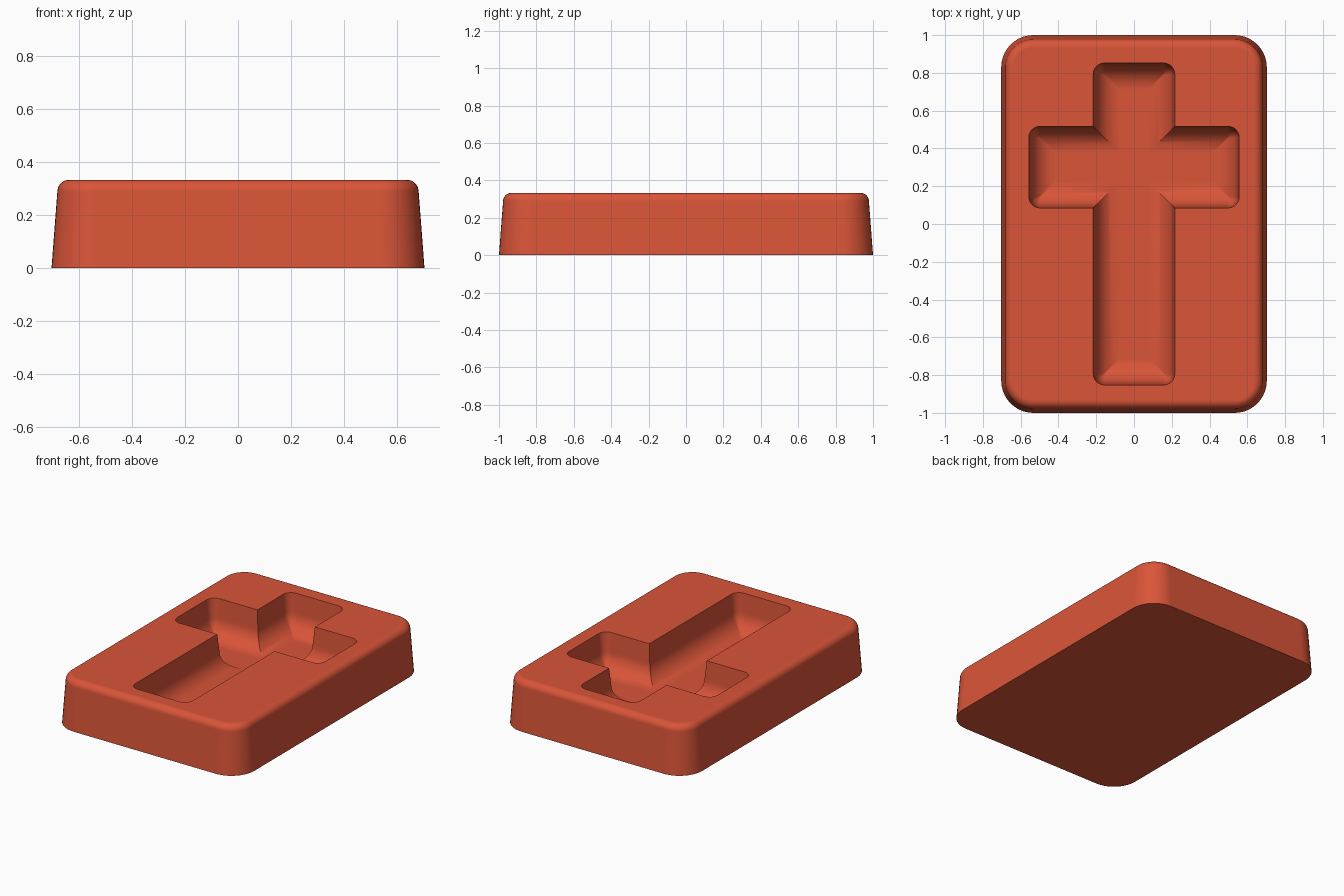
import bpy
import bmesh
import math
from mathutils import Vector

HEIGHT = 0.333
ARC_STEPS = 10

cube = bpy.data.objects.get("Cube")
if cube:
    bpy.data.objects.remove(cube, do_unlink=True)

red = bpy.data.materials.new("brick red")
red.use_nodes = True
red.diffuse_color = (0.70, 0.09, 0.04, 1)
red.node_tree.nodes["Principled BSDF"].inputs["Base Color"].default_value = red.diffuse_color


def outline(corners, radius, inset):
    """Inset a right-angled counter-clockwise outline; round its outer corners."""
    points = []
    for i, corner in enumerate(corners):
        p = Vector(corner)
        d1 = (p - Vector(corners[i - 1])).normalized()
        d2 = (Vector(corners[(i + 1) % len(corners)]) - p).normalized()
        n1, n2 = Vector((-d1.y, d1.x)), Vector((-d2.y, d2.x))
        if d1.cross(d2) < 0:
            points.append(p + inset * (n1 + n2))
            continue
        r = max(radius - inset, 0.005)
        centre = p + (inset + r) * (n1 + n2)
        for k in range(ARC_STEPS + 1):
            t = math.pi / 2 * k / ARC_STEPS
            points.append(centre - r * (n1 * math.cos(t) + n2 * math.sin(t)))
    return points


def loft(name, corners, radius, profile):
    """Stack inset copies of an outline along a profile of (inset, z)."""
    bm = bmesh.new()
    rings = [[bm.verts.new((p.x, p.y, z)) for p in outline(corners, radius, inset)]
             for inset, z in profile]
    for low, high in zip(rings, rings[1:]):
        for i in range(len(low)):
            j = (i + 1) % len(low)
            bm.faces.new((low[i], low[j], high[j], high[i]))
    bm.faces.new(rings[0][::-1])
    bm.faces.new(rings[-1])
    bmesh.ops.recalc_face_normals(bm, faces=bm.faces)
    mesh = bpy.data.meshes.new(name)
    bm.to_mesh(mesh)
    bm.free()
    mesh.materials.append(red)
    obj = bpy.data.objects.new(name, mesh)
    bpy.context.collection.objects.link(obj)
    return obj


def quarter(steps):
    return [math.pi / 2 * k / steps for k in range(steps + 1)]


# Block: tapered sides and a rounded top edge
w, l = 0.703, 1.0
edge = 0.045
block_profile = [(0, 0)] + [
    (0.022 + edge * (1 - math.cos(t)), HEIGHT - edge + edge * math.sin(t))
    for t in quarter(8)]
block = loft("block", [(-w, -l), (w, -l), (w, l), (-w, l)], 0.17, block_profile)

# Cross-shaped recess: slightly drafted walls that curve into a flat floor
a, b, end, low, high = 0.216, 0.557, 0.852, 0.085, 0.517
cross = [(-a, -end), (a, -end), (a, low), (b, low), (b, high), (a, high),
         (a, end), (-a, end), (-a, high), (-b, high), (-b, low), (-a, low)]
fillet, wall = 0.13, 0.12
recess_profile = [(-0.004, HEIGHT + 0.05)] + [
    (0.01 + fillet * (1 - math.cos(t)), HEIGHT - wall - fillet * math.sin(t))
    for t in quarter(12)]
cutter = loft("recess_cutter", cross, 0.06, recess_profile)
cutter.hide_render = True

cut = block.modifiers.new("recess", "BOOLEAN")
cut.operation = "DIFFERENCE"
cut.solver = "EXACT"
cut.object = cutter

bpy.ops.object.select_all(action="DESELECT")
block.select_set(True)
bpy.context.view_layer.objects.active = block
bpy.ops.object.modifier_apply(modifier=cut.name)
bpy.data.objects.remove(cutter, do_unlink=True)

# Smooth rounded surfaces with crisp rims
bpy.ops.object.shade_smooth_by_angle(angle=math.radians(35))
weighted = block.modifiers.new("flat face weighting", "WEIGHTED_NORMAL")
weighted.keep_sharp = True
